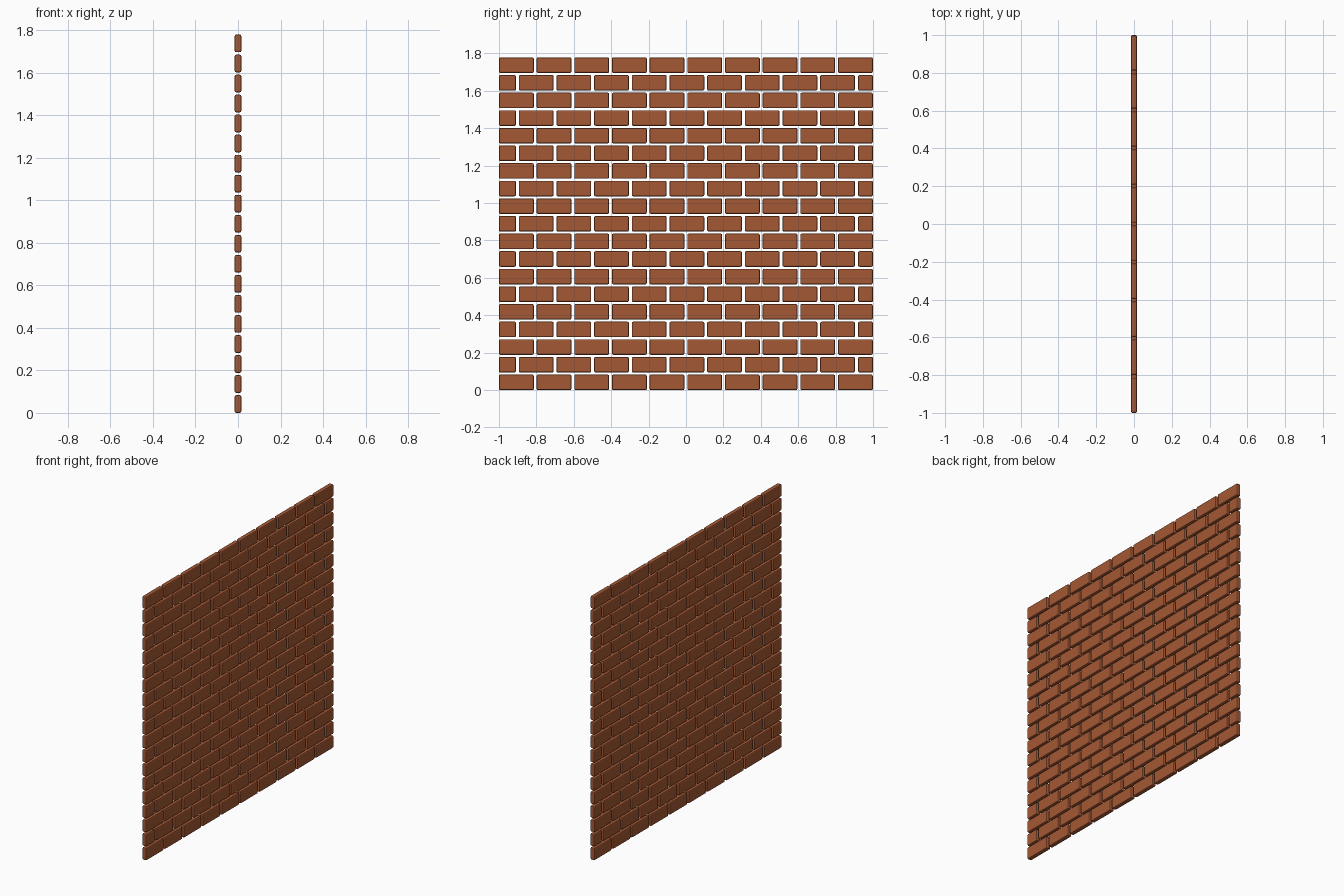
import bpy, bmesh

if "Cube" in bpy.data.objects:
    bpy.data.objects.remove(bpy.data.objects["Cube"])

ROWS, PITCH_Z, HEIGHT = 19, 0.0942, 0.083
PITCH_Y, LENGTH, DEPTH = 0.2014, 0.186, 0.031

clay = bpy.data.materials.new("brick_red")
clay.diffuse_color = (0.376, 0.098, 0.034, 1)
clay.use_nodes = True
clay.node_tree.nodes["Principled BSDF"].inputs["Base Color"].default_value = clay.diffuse_color


def brick_mesh(name, length):
    """Box with bevelled edges, origin at its left bottom edge."""
    bm = bmesh.new()
    bmesh.ops.create_cube(bm, size=1)
    for v in bm.verts:
        v.co = (v.co.x * DEPTH, (v.co.y + 0.5) * length, (v.co.z + 0.5) * HEIGHT)
    bmesh.ops.bevel(bm, geom=bm.edges[:], offset=0.007, segments=2,
                    profile=0.5, affect='EDGES')
    me = bpy.data.meshes.new(name)
    bm.to_mesh(me)
    bm.free()
    me.materials.append(clay)
    return me


full = brick_mesh("full_brick", LENGTH)
left_half = brick_mesh("left_half_brick", 0.091)
right_half = brick_mesh("right_half_brick", 0.08)


def place(mesh, y, row):
    ob = bpy.data.objects.new(mesh.name, mesh)
    ob.location = (0, y, row * PITCH_Z)
    bpy.context.collection.objects.link(ob)


for row in range(ROWS):
    if row % 2 == 0:
        # course of ten full bricks
        for i in range(10):
            place(full, -1 + i * PITCH_Y, row)
    else:
        # staggered course closed by half bricks
        place(left_half, -1, row)
        for i in range(9):
            place(full, -0.894 + i * PITCH_Y, row)
        place(right_half, 0.92, row)
